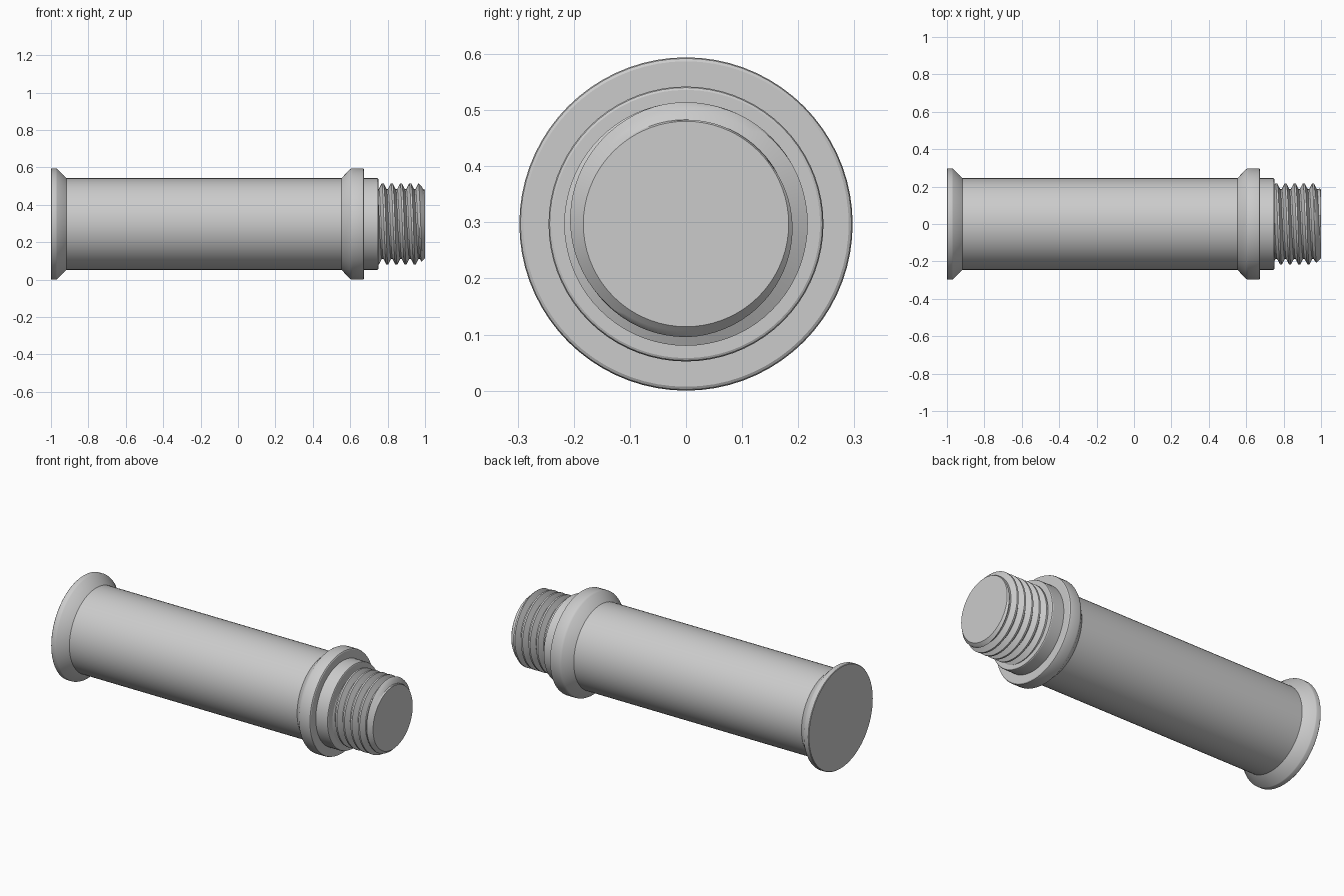
import bpy, bmesh, math

cube = bpy.data.objects.get("Cube")
if cube:
    bpy.data.objects.remove(cube, do_unlink=True)

AXIS_Z = 0.297
SEGMENTS = 72

steel = bpy.data.materials.new("grey steel")
steel.use_nodes = True
grey = (0.6, 0.6, 0.6, 1)
steel.diffuse_color = grey
steel.node_tree.nodes["Principled BSDF"].inputs["Base Color"].default_value = grey


def point(x, radius, angle):
    return x, radius * math.cos(angle), AXIS_Z + radius * math.sin(angle)


def finish(name, bm, sharp=25):
    """Turn the bmesh into a shaded object."""
    bmesh.ops.remove_doubles(bm, verts=bm.verts, dist=1e-5)
    bmesh.ops.dissolve_degenerate(bm, edges=bm.edges, dist=1e-5)
    bmesh.ops.holes_fill(bm, edges=[e for e in bm.edges if e.is_boundary], sides=0)
    bmesh.ops.recalc_face_normals(bm, faces=bm.faces)
    mesh = bpy.data.meshes.new(name)
    bm.to_mesh(mesh)
    bm.free()
    mesh.materials.append(steel)
    obj = bpy.data.objects.new(name, mesh)
    bpy.context.collection.objects.link(obj)
    bpy.ops.object.select_all(action="DESELECT")
    obj.select_set(True)
    bpy.context.view_layer.objects.active = obj
    bpy.ops.object.shade_smooth_by_angle(angle=math.radians(sharp))


def surface(name, rows):
    """Skin rows of points that each run once round the axis."""
    bm = bmesh.new()
    grid = [[bm.verts.new(p) for p in row] for row in rows]
    for a, b in zip(grid, grid[1:]):
        for j in range(SEGMENTS):
            bm.faces.new((a[j], a[j + 1], b[j + 1], b[j]))
    finish(name, bm)


angles = [2 * math.pi * j / SEGMENTS for j in range(SEGMENTS + 1)]


def lathe(name, profile):
    surface(name, [[point(x, r, a) for a in angles] for x, r in profile])


# Turned shank with its flared end disc and shoulder flange
lathe("shank", [
    (-1, 0.294), (-0.997, 0.297), (-0.973, 0.297), (-0.968, 0.295),
    (-0.917, 0.245), (0.553, 0.245),
    (0.598, 0.292), (0.605, 0.296), (0.612, 0.297),
    (0.665, 0.297), (0.671, 0.295), (0.674, 0.29), (0.674, 0.24)])

# Plain collar beyond the flange
lathe("collar", [(0.66, 0.245), (0.744, 0.245), (0.748, 0.243), (0.75, 0.239)])

# Helical thread with a chamfered tip
PITCH, START, ROOT, CREST = 0.049, 0.761, 0.186, 0.217


def thread_radius(x, angle):
    phase = ((x - START) / PITCH - angle / (2 * math.pi)) % 1
    distance = min(phase, 1 - phase)
    height = min(1, max(0, (0.42 - distance) / 0.32))
    return min(ROOT + (CREST - ROOT) * height, 0.183 + (1 - x) * 1.0)


rows = []
for turn in range(-2, 7):
    for step in (0, 0.1, 0.26, 0.42, 0.58, 0.74, 0.9):
        row = []
        for a in angles:
            x = START + PITCH * (turn + step + a / (2 * math.pi))
            x = min(1, max(0.735, x))
            row.append(point(x, thread_radius(x, a), a))
        rows.append(row)
surface("thread", rows)
